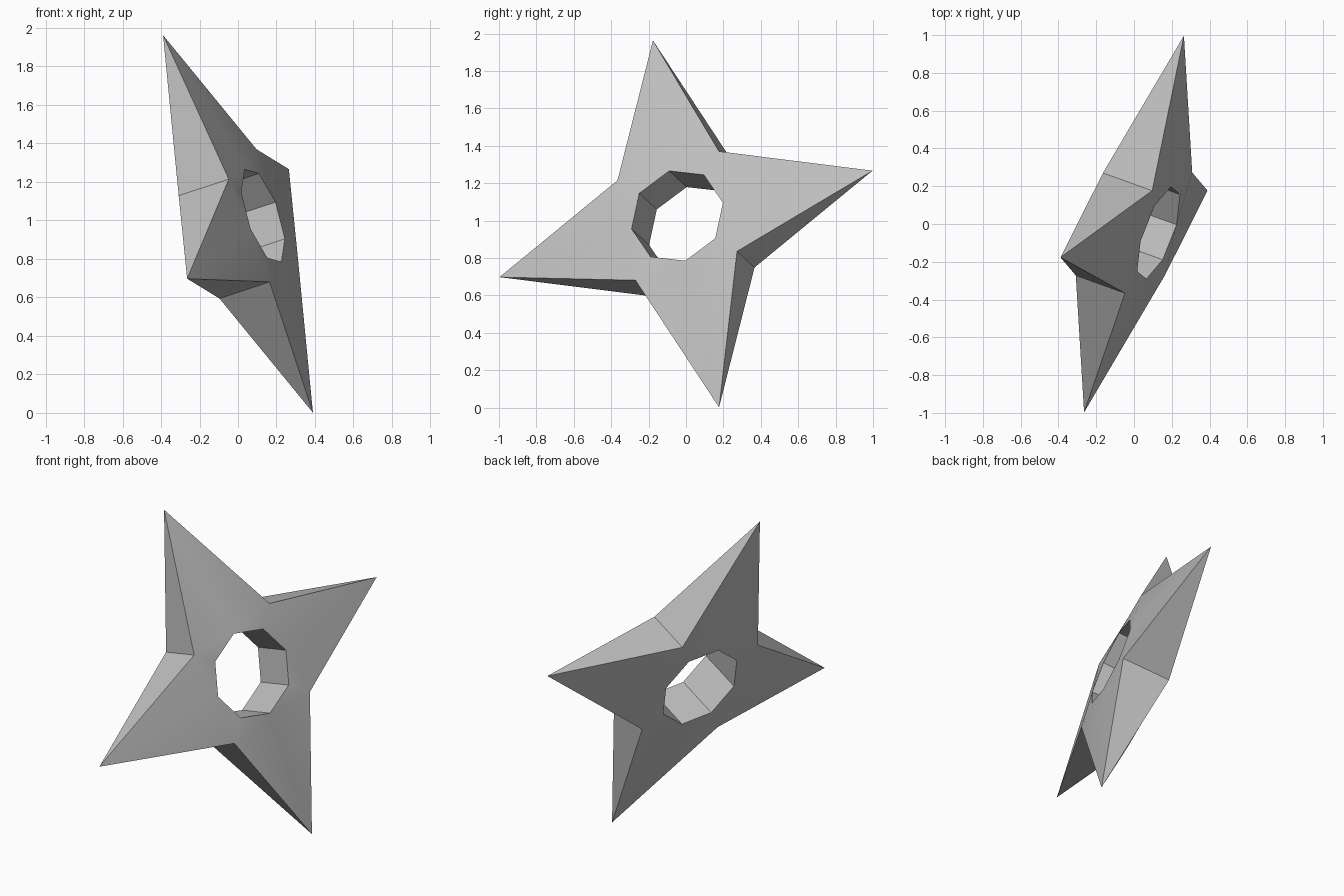
import bpy
import bmesh
import math
from mathutils import Vector, Matrix

cube = bpy.data.objects.get("Cube")
if cube:
    bpy.data.objects.remove(cube, do_unlink=True)

TIP, NOTCH, HOLE, HALF = 1.07, 0.412, 0.262, 0.145

# Steel material
steel = bpy.data.materials.new("grey steel")
steel.use_nodes = True
grey = (0.52, 0.52, 0.52, 1)
steel.diffuse_color = grey
steel.node_tree.nodes["Principled BSDF"].inputs["Base Color"].default_value = grey

bm = bmesh.new()


def ring(radius, count, height, start=0.0):
    step = math.tau / count
    return [bm.verts.new((radius * math.cos(start + i * step),
                          radius * math.sin(start + i * step), height))
            for i in range(count)]


# Knife-edge tips shared by both sides, thick notches and hole rims
tips = ring(TIP, 4, 0)
notches = {s: ring(NOTCH, 4, s * HALF, math.pi / 4) for s in (1, -1)}
rims = {s: ring(HOLE, 8, s * HALF) for s in (1, -1)}

for i in range(4):
    j = (i + 1) % 4
    # Broad faces: flat hub and a tapering blade on each side
    for s in (1, -1):
        n, r = notches[s], rims[s]
        axis, diag, after = r[2 * i], r[2 * i + 1], r[2 * j]
        bm.faces.new((axis, n[i], diag))
        bm.faces.new((diag, n[i], after))
        bm.faces.new((axis, tips[i], n[i]))
        bm.faces.new((after, n[i], tips[j]))
    # Bevel walls meeting in the notch
    bm.faces.new((tips[i], notches[-1][i], notches[1][i]))
    bm.faces.new((tips[j], notches[1][i], notches[-1][i]))

# Walls of the octagonal hole
for i in range(8):
    k = (i + 1) % 8
    bm.faces.new((rims[1][i], rims[1][k], rims[-1][k], rims[-1][i]))

bmesh.ops.recalc_face_normals(bm, faces=bm.faces)
mesh = bpy.data.meshes.new("throwing_star")
bm.to_mesh(mesh)
bm.free()
mesh.materials.append(steel)
star = bpy.data.objects.new("throwing_star", mesh)
bpy.context.collection.objects.link(star)

# Tilt the star in space
u = Vector((0.247, 0.932, 0.266)).normalized()
v = Vector((-0.3625, -0.16, 0.918))
v = (v - u * v.dot(u)).normalized()
tilt = Matrix((u, v, u.cross(v))).transposed()
star.matrix_world = Matrix.Translation((0, 0, 0.982)) @ tilt.to_4x4()

# Soft shading over the shallow bends only
bpy.ops.object.select_all(action="DESELECT")
star.select_set(True)
bpy.context.view_layer.objects.active = star
bpy.ops.object.shade_smooth_by_angle(angle=math.radians(30))
